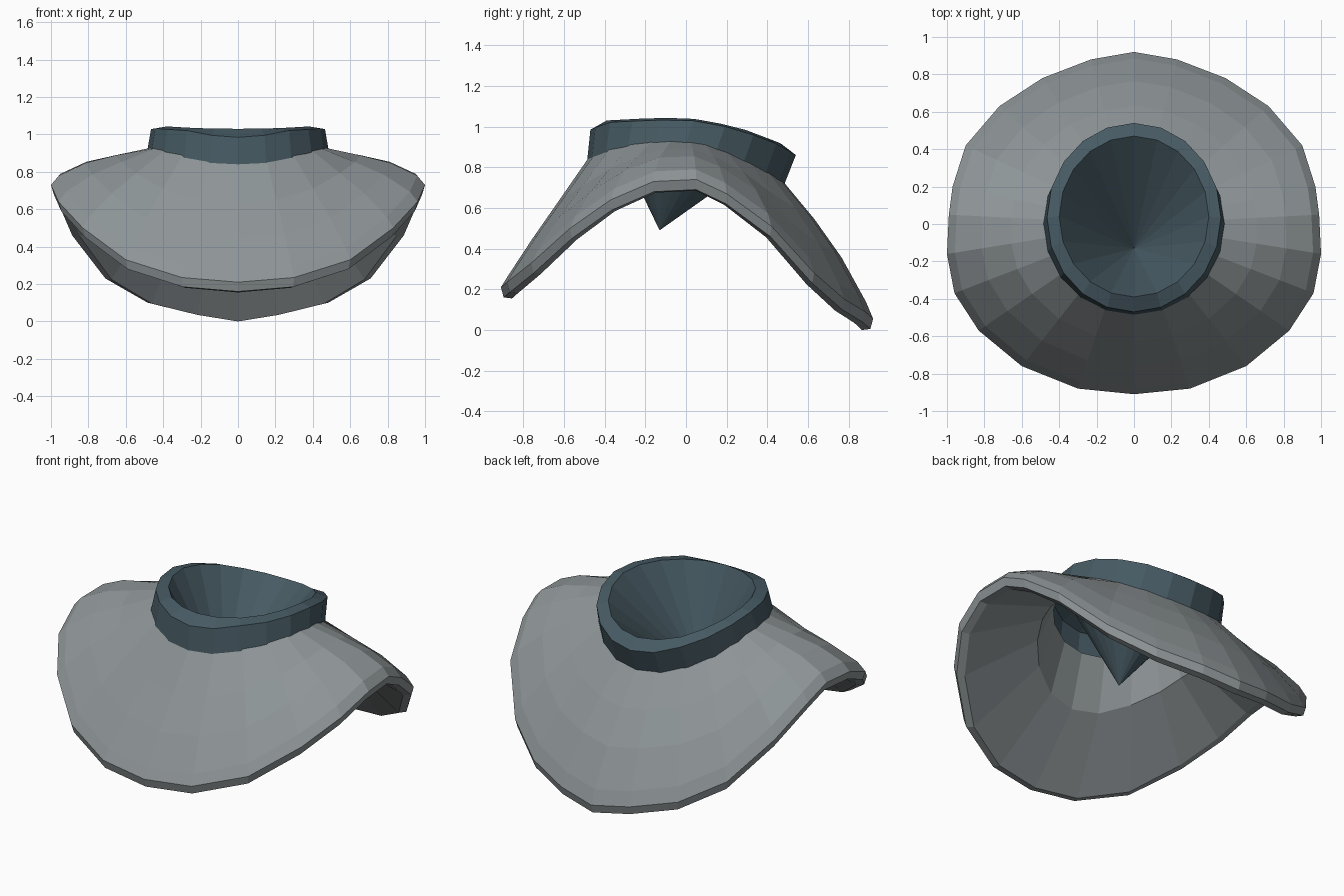
import bpy, bmesh, math

cube = bpy.data.objects.get("Cube")
if cube:
    bpy.data.objects.remove(cube, do_unlink=True)


def material(name, rgb):
    m = bpy.data.materials.new(name)
    m.use_nodes = True
    m.diffuse_color = (*rgb, 1)
    m.node_tree.nodes["Principled BSDF"].inputs["Base Color"].default_value = (*rgb, 1)
    return m


def interp(table, v):
    """Piecewise linear height lookup."""
    if v <= table[0][0]:
        return table[0][1]
    for (a, za), (b, zb) in zip(table, table[1:]):
        if v <= b:
            return za + (zb - za) * (v - a) / (b - a)
    return table[-1][1]


def loft(name, rings, mat, tip=None):
    """Skin a list of closed rings, optionally ending in a point."""
    bm = bmesh.new()
    loops = [[bm.verts.new(p) for p in ring] for ring in rings]
    n = len(loops[0])
    for a, b in zip(loops, loops[1:]):
        for i in range(n):
            j = (i + 1) % n
            bm.faces.new((a[i], a[j], b[j], b[i]))
    if tip:
        apex = bm.verts.new(tip)
        for i in range(n):
            bm.faces.new((loops[-1][i], loops[-1][(i + 1) % n], apex))
    # outward side follows the first strip, which faces away from the middle
    bm.faces.ensure_lookup_table()
    bm.normal_update()
    f = bm.faces[0]
    c = f.calc_center_median()
    if f.normal.x * c.x + f.normal.y * c.y < 0:
        bmesh.ops.reverse_faces(bm, faces=bm.faces[:])
    mesh = bpy.data.meshes.new(name)
    bm.to_mesh(mesh)
    bm.free()
    mesh.materials.append(mat)
    obj = bpy.data.objects.new(name, mesh)
    bpy.context.collection.objects.link(obj)


grey = material("cape grey", (0.27, 0.30, 0.31))
slate = material("collar slate", (0.062, 0.102, 0.124))

# Heights along the depth of the model
collar_base = [(-.48, .85), (-.33, .91), (-.12, .93), (.07, .92), (.24, .86), (.4, .78), (.48, .73)]
collar_top = [(-.48, .99), (-.39, 1.03), (-.2, 1.04), (0, 1.045), (.25, 1.0), (.46, .92), (.54, .87)]
lining = [(-.54, .52), (-.4, .64), (-.15, .78), (.07, .78), (.4, .6), (.54, .47)]

# Hem of the cape from back to front, mirrored to a full loop
half = [(0, .92, .055), (.23, .88, .09), (.49, .78, .15), (.72, .63, .28), (.9, .42, .51),
        (.97, .2, .67), (.99, .05, .74), (1, -.16, .73), (.96, -.37, .64), (.83, -.57, .5),
        (.6, -.76, .33), (.3, -.88, .235), (0, -.91, .21)]
hem = half + [(-x, y, z) for x, y, z in half[-2:0:-1]]


def ellipse_ring(radius, table, drop=0.0):
    """Ring around the neck lined up with the hem points."""
    ring = []
    for x, y, _ in hem:
        a = math.atan2(x, y)
        py = radius * math.cos(a)
        ring.append((radius * math.sin(a), py, interp(table, py) - drop))
    return ring


def between(a, b, t, side, back, front):
    """Ring between two others, bulging by a different amount per side."""
    ring = []
    for p, q in zip(a, b):
        x, y, z = (p[i] + (q[i] - p[i]) * t for i in range(3))
        w = abs(x) / math.hypot(x, y)
        lift = side * w * w + (back if y > 0 else front) * (1 - w * w)
        ring.append((x, y, z + lift))
    return ring


def shrink(s, drop):
    return [(x * s, y * s, z - drop) for x, y, z in hem]


# Cape: outer slope, rolled hem and lining
neck = ellipse_ring(.475, collar_base)
cape_rings = [
    neck,
    between(neck, hem, .35, .03, .05, .005),
    between(neck, hem, .65, .05, .065, .01),
    between(neck, hem, .92, .035, .03, .005),
    hem,
    shrink(.985, .05),
    shrink(.94, .055),
    ellipse_ring(.54, lining),
    ellipse_ring(.45, collar_base, .02),
]
loft("cape", cape_rings, grey)

# Collar: leaning wall, rim and funnel running down to a point
SEGMENTS = 20


def collar_ring(rx, front, back, table, drop=0.0):
    ring = []
    for i in range(SEGMENTS):
        a = 2 * math.pi * i / SEGMENTS
        y = (front + back) / 2 + (back - front) / 2 * math.cos(a)
        ring.append((rx * math.sin(a), y, interp(table, y) - drop))
    return ring


loft("collar", [
    collar_ring(.485, -.485, .485, collar_base, .01),
    collar_ring(.465, -.47, .54, collar_top, .01),
    collar_ring(.40, -.39, .47, collar_top),
], slate, tip=(0, -.13, .49))
